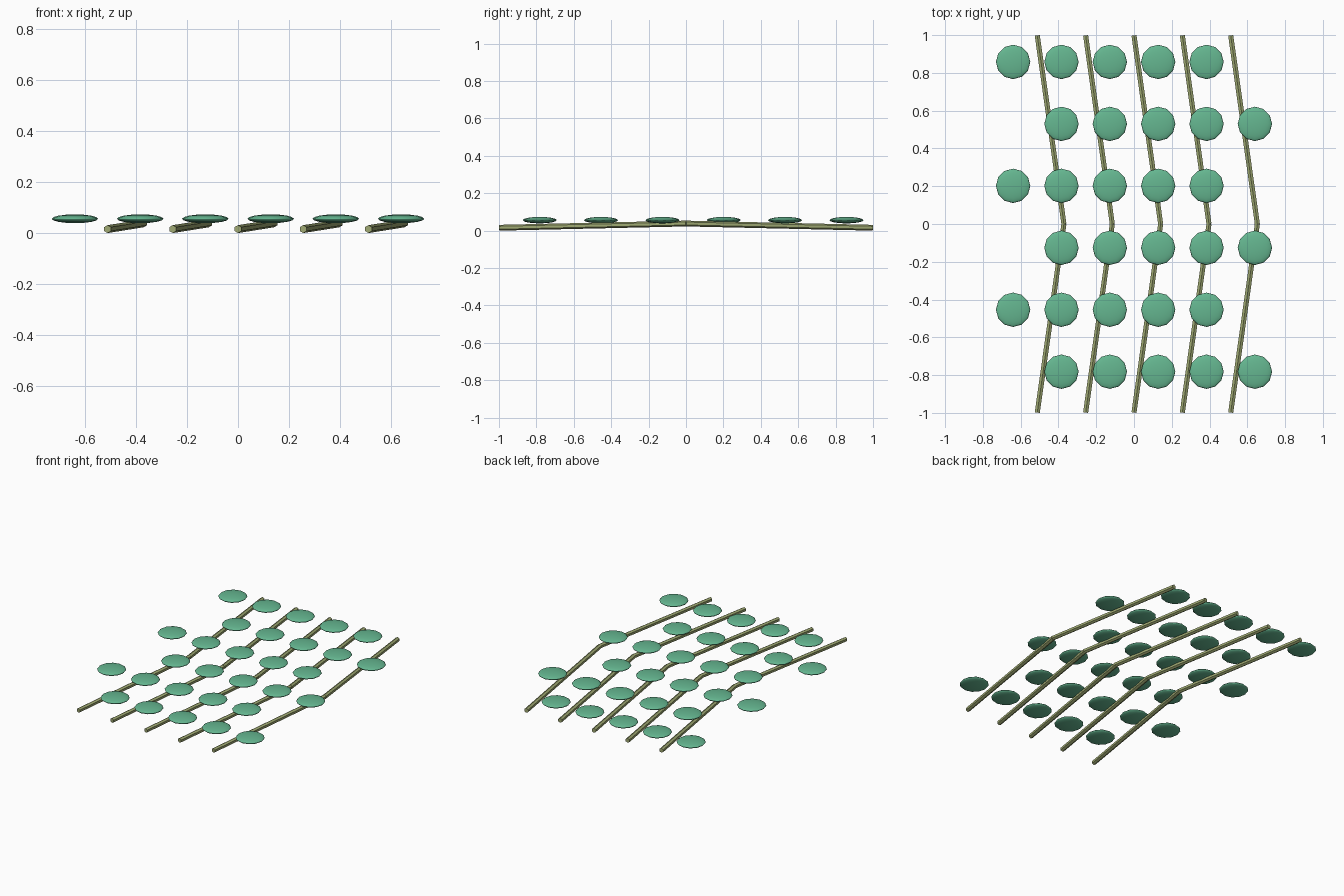
import bpy
from math import radians
from mathutils import Vector

cube = bpy.data.objects.get("Cube")
if cube:
    bpy.data.objects.remove(cube, do_unlink=True)


def make_material(name, rgb):
    mat = bpy.data.materials.new(name)
    mat.use_nodes = True
    mat.diffuse_color = (*rgb, 1)
    mat.node_tree.nodes["Principled BSDF"].inputs["Base Color"].default_value = (*rgb, 1)
    return mat


LEAF_GREEN = make_material("leaf_green", (0.13, 0.47, 0.28))
STEM_OLIVE = make_material("stem_olive", (0.35, 0.40, 0.17))

SPACING = 0.256
STEM_RADIUS = 0.0155


def add_stem_half(name, start, end):
    """Straight faceted stem between two points."""
    start, end = Vector(start), Vector(end)
    axis = end - start
    bpy.ops.mesh.primitive_cylinder_add(
        vertices=6, radius=STEM_RADIUS, depth=axis.length,
        location=(start + end) / 2,
        rotation=axis.to_track_quat("Z", "Y").to_euler())
    stem = bpy.context.object
    stem.name = name
    stem.data.materials.append(STEM_OLIVE)
    bpy.ops.object.shade_smooth_by_angle(angle=radians(30))


def add_leaf(name, x, y):
    """Flattened round leaf pad."""
    bpy.ops.mesh.primitive_uv_sphere_add(
        segments=12, ring_count=8, radius=0.091, location=(x, y, 0.056))
    leaf = bpy.context.object
    leaf.name = name
    leaf.scale.z = 0.19
    leaf.data.materials.append(LEAF_GREEN)
    bpy.ops.object.shade_smooth()


# Bent stems, each a front half and a back half meeting at a raised elbow
for i in range(5):
    x = (i - 2) * SPACING
    elbow = (x + 0.141, 0, 0.038)
    for side, label in ((-1, "front"), (1, "back")):
        add_stem_half(f"stem_{label}_{i + 1}", (x, side * 0.998, STEM_RADIUS), elbow)

# Leaf rows, alternately shifted by one spacing
for row in range(6):
    y = -0.782 + row * 0.328
    shift = 1 - row % 2
    for col in range(5):
        x = (col + shift - 2.5) * SPACING
        add_leaf(f"leaf_{row + 1}_{col + 1}", x, y)
